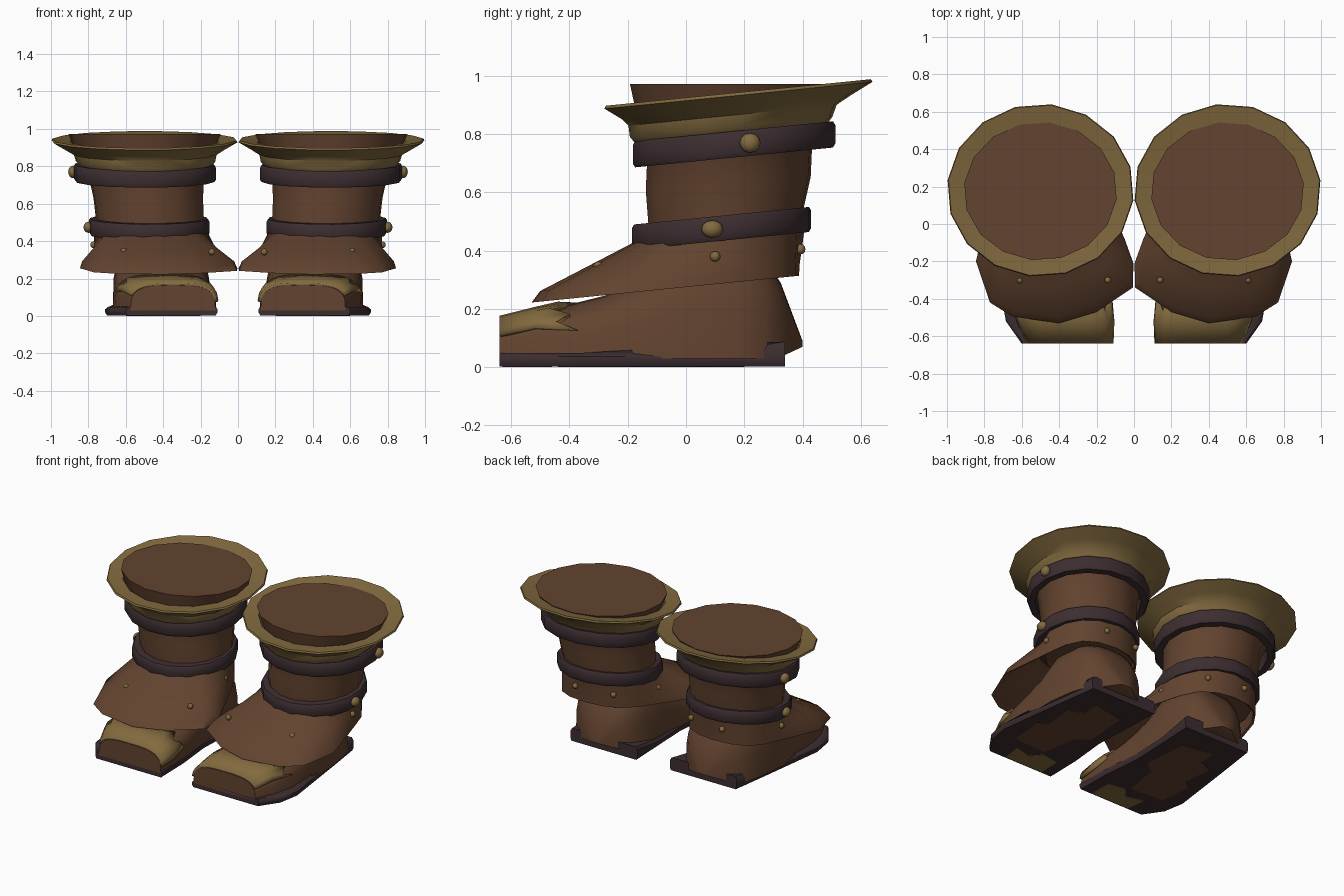
import bpy, bmesh, math
from mathutils import Vector

if "Cube" in bpy.data.objects:
    bpy.data.objects.remove(bpy.data.objects["Cube"])


def material(name, rgb):
    m = bpy.data.materials.new(name)
    m.diffuse_color = (*rgb, 1)
    m.use_nodes = True
    m.node_tree.nodes["Principled BSDF"].inputs["Base Color"].default_value = m.diffuse_color
    return m


BROWN = material("brown_leather", (0.125, 0.057, 0.029))
OCHRE = material("ochre_trim", (0.225, 0.145, 0.05))
DARK = material("dark_leather", (0.046, 0.027, 0.031))


def finish(bm, name, mat, angle=40):
    """Turn a bmesh into a mirrored, shaded object."""
    bmesh.ops.recalc_face_normals(bm, faces=bm.faces)
    me = bpy.data.meshes.new(name)
    bm.to_mesh(me)
    bm.free()
    me.materials.append(mat)
    ob = bpy.data.objects.new(name, me)
    bpy.context.collection.objects.link(ob)
    bpy.ops.object.select_all(action='DESELECT')
    ob.select_set(True)
    bpy.context.view_layer.objects.active = ob
    bpy.ops.object.shade_smooth_by_angle(angle=math.radians(angle))
    mod = ob.modifiers.new("pair", 'MIRROR')
    mod.use_mirror_merge = False
    return ob


def loft(name, rings, mat, caps=(True, True), loop=False, closed=True, angle=40):
    """Skin a list of point rings; loop joins the last ring to the first."""
    bm = bmesh.new()
    vs = [[bm.verts.new(p) for p in r] for r in rings]
    n = len(rings[0])
    pairs = list(zip(vs, vs[1:])) + ([(vs[-1], vs[0])] if loop else [])
    for a, b in pairs:
        for i in range(n if closed else n - 1):
            j = (i + 1) % n
            bm.faces.new((a[i], a[j], b[j], b[i]))
    if caps[0]:
        bm.faces.new(vs[0])
    if caps[1]:
        bm.faces.new(vs[-1])
    return finish(bm, name, mat, angle)


def ring(cx, cy, rx, ry, z, slope=0.0, n=16):
    """Oval ring tilted up towards the back."""
    pts = []
    for i in range(n):
        a = 2 * math.pi * (i + 0.3) / n
        y = ry * math.sin(a)
        pts.append((cx + rx * math.cos(a), cy + y, z + slope * y))
    return pts


# Leg shaft with its flared, closed top
loft("shaft", [
    ring(0.46, 0.13, 0.28, 0.25, 0.36, 0.08),
    ring(0.47, 0.135, 0.29, 0.265, 0.50, 0.08),
    ring(0.48, 0.145, 0.295, 0.285, 0.63, 0.08),
    ring(0.49, 0.15, 0.31, 0.285, 0.74, 0.08),
    ring(0.50, 0.17, 0.37, 0.34, 0.88, 0.06),
    ring(0.50, 0.175, 0.41, 0.37, 0.972)], BROWN)

# Wide tilted cuff around the top
loft("cuff", [
    ring(0.495, 0.155, 0.35, 0.33, 0.80, 0.1),
    ring(0.495, 0.155, 0.375, 0.35, 0.825, 0.1),
    ring(0.497, 0.16, 0.385, 0.36, 0.865, 0.1),
    ring(0.50, 0.17, 0.43, 0.395, 0.892, 0.1),
    ring(0.50, 0.18, 0.50, 0.463, 0.933, 0.1),
    ring(0.50, 0.18, 0.495, 0.458, 0.943, 0.1),
    ring(0.50, 0.175, 0.40, 0.36, 0.93, 0.1)], OCHRE, (False, False), loop=True)


# Two straps round the leg
def strap(name, cx, cy, rx, ry, z, h):
    profile = [(-0.05, -h), (-0.008, -h), (0, -h * 0.7),
               (0, h * 0.7), (-0.008, h), (-0.05, h)]
    loft(name, [ring(cx, cy, rx + d, ry + d, z + e, 0.1) for d, e in profile],
         DARK, (False, False), loop=True)


strap("upper_strap", 0.498, 0.165, 0.383, 0.35, 0.765, 0.045)
strap("lower_strap", 0.475, 0.122, 0.325, 0.31, 0.477, 0.043)

# Skirt flap spreading over the foot
hem = [(0.77, 0.12), (0.74, 0.24), (0.68, 0.33), (0.59, 0.375), (0.46, 0.388),
       (0.35, 0.37), (0.25, 0.32), (0.18, 0.22), (0.12, 0.08), (0.05, -0.08),
       (0.003, -0.21), (0.006, -0.34), (0.20, -0.47), (0.40, -0.53),
       (0.65, -0.495), (0.77, -0.42), (0.845, -0.2)]


def skirt_ring(t, lift, shrink=0.0):
    pts = []
    for x, y in hem:
        a = math.atan2(y - 0.12, x - 0.47)
        top = Vector((0.47 + 0.30 * math.cos(a), 0.125 + 0.285 * math.sin(a), 0))
        top.z = 0.465 + 0.1 * (top.y - 0.1)
        low = Vector((x, y, 0.222 + 0.1 * (y + 0.53)))
        p = top.lerp(low, t) + Vector((0, 0, lift))
        c = Vector((0.45, 0.1, p.z))
        pts.append(p.lerp(c, shrink))
    return pts


loft("skirt_flap", [skirt_ring(0, 0), skirt_ring(0.5, 0.012), skirt_ring(0.92, 0.022),
                    skirt_ring(1, 0), skirt_ring(0.98, 0.003, 0.04),
                    skirt_ring(0.5, -0.01, 0.06), skirt_ring(0, -0.01, 0.08)],
     BROWN, (False, False))

# Foot: arched sections from the blunt toe to the keeled heel
# each row is y, inner x, outer x, bottom z, top z
foot = [(-0.64, 0.12, 0.575, 0.03, 0.165), (-0.52, 0.115, 0.63, 0.03, 0.195),
        (-0.40, 0.12, 0.66, 0.03, 0.215), (-0.28, 0.13, 0.67, 0.03, 0.245),
        (-0.12, 0.145, 0.67, 0.03, 0.32), (0.02, 0.15, 0.67, 0.03, 0.42),
        (0.18, 0.16, 0.65, 0.03, 0.42), (0.27, 0.19, 0.62, 0.03, 0.37),
        (0.325, 0.23, 0.56, 0.035, 0.29), (0.40, 0.36, 0.43, 0.07, 0.09)]


def arch(row, grow=0.0, a0=0, a1=180, n=12, shift=None):
    y, x0, x1, z0, z1 = row
    cx, rx = (x0 + x1) / 2, (x1 - x0) / 2 + grow
    pts = []
    for i in range(n + 1):
        a = math.radians(a0 + (a1 - a0) * i / n)
        c, s = math.cos(a), math.sin(a)
        px = math.copysign(abs(c) ** 0.6, c)
        dy = shift[i % len(shift)] if shift else 0
        pts.append((cx + rx * px, y + dy, z0 + (z1 - z0 + grow) * abs(s) ** 0.6))
    return pts


loft("foot", [arch(r) for r in foot], BROWN)

# Worn toe cap with a ragged back edge
ragged = [0.03, -0.05, 0.0, -0.07, -0.02, 0.0, -0.04]
cap_rows = [arch(foot[0], 0.012, 22, 172), arch(foot[1], 0.012, 25, 172),
            arch(foot[2], 0.010, 18, 165, shift=ragged)]
cap = loft("toe_cap", cap_rows, OCHRE, (False, False), closed=False)
thick = cap.modifiers.new("thickness", 'SOLIDIFY')
thick.thickness = 0.02
thick.offset = -1

# Dark sole, rising at the heel
outline = [(0.12, 0.34), (0.61, 0.34), (0.645, 0.10), (0.71, -0.38), (0.685, -0.52),
           (0.60, -0.64), (0.11, -0.64), (0.115, -0.4), (0.14, -0.15), (0.13, 0.10)]


def sole_ring(z, k, rise):
    return [(0.4 + (x - 0.4) * k, y, z + (rise * max(0, y - 0.1) / 0.24))
            for x, y in outline]


loft("sole", [sole_ring(0.003, 0.97, 0), sole_ring(0.018, 1, 0),
              sole_ring(0.036, 1, 0.035), sole_ring(0.048, 0.95, 0.04)], DARK)


# Worn patches under the sole
def plate(name, pts, mat):
    loft(name, [[(x, y, z) for x, y in pts] for z in (0.0, 0.004)], mat)


plate("sole_patch", [(0.24, 0.16), (0.46, 0.2), (0.46, 0.08), (0.56, 0.04), (0.54, -0.16),
                     (0.6, -0.2), (0.58, -0.42), (0.34, -0.44), (0.3, -0.2), (0.22, -0.14)], BROWN)
plate("toe_patch", [(0.2, -0.48), (0.32, -0.46), (0.38, -0.53), (0.5, -0.5),
                    (0.48, -0.63), (0.2, -0.63)], OCHRE)


# Strap buckle studs and small rivets
def stud(name, loc, size, seg=8):
    bm = bmesh.new()
    bmesh.ops.create_uvsphere(bm, u_segments=seg, v_segments=6, radius=1)
    for v in bm.verts:
        v.co = Vector(loc) + Vector([c * s for c, s in zip(v.co, size)])
    finish(bm, name, OCHRE, 60)


stud("upper_stud", (0.882, 0.22, 0.77), (0.026, 0.036, 0.034))
stud("lower_stud", (0.80, 0.09, 0.474), (0.026, 0.038, 0.03))
rivets = [(0.772, 0.10, 0.38), (0.61, -0.30, 0.345), (0.14, -0.30, 0.342),
          (0.54, 0.392, 0.405), (0.285, 0.355, 0.40), (0.152, 0.08, 0.38)]
for i, p in enumerate(rivets):
    stud(f"rivet_{i + 1}", p, (0.018, 0.018, 0.018))
